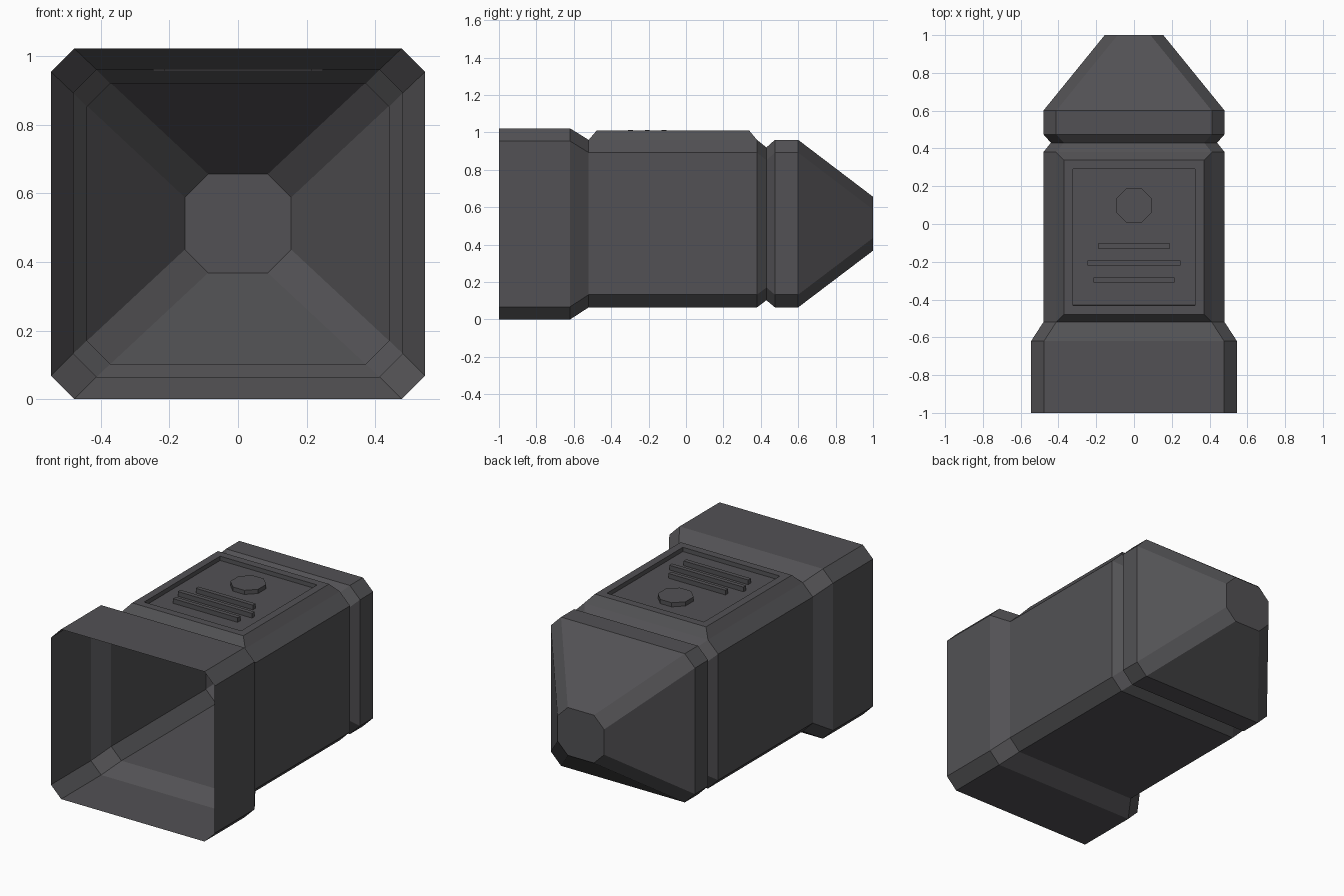
import bpy, bmesh, math
from mathutils import Matrix

if "Cube" in bpy.data.objects:
    bpy.data.objects.remove(bpy.data.objects["Cube"])

mat = bpy.data.materials.new("dark grey")
mat.diffuse_color = (0.085, 0.083, 0.089, 1)
mat.use_nodes = True
mat.node_tree.nodes["Principled BSDF"].inputs["Base Color"].default_value = mat.diffuse_color


def finish(bm, name):
    me = bpy.data.meshes.new(name)
    bm.to_mesh(me)
    bm.free()
    me.materials.append(mat)
    ob = bpy.data.objects.new(name, me)
    bpy.context.collection.objects.link(ob)
    return ob


def ring(bm, y, hw, z0, z1, c):
    """Chamfered rectangle at depth y."""
    pts = [(hw - c, z0), (hw, z0 + c), (hw, z1 - c), (hw - c, z1)]
    pts += [(-x, z) for x, z in reversed(pts)]
    return [bm.verts.new((x, y, z)) for x, z in pts]


# Hollow shell: rings along y (y, half width, bottom, top, chamfer), open in front
bm = bmesh.new()
sections = [
    (-1.00, 0.545, 0.000, 1.022, 0.068),
    (-0.62, 0.545, 0.000, 1.022, 0.068),
    (-0.52, 0.480, 0.065, 0.960, 0.068),
    (0.38, 0.480, 0.065, 0.960, 0.068),
    (0.43, 0.440, 0.103, 0.920, 0.068),
    (0.475, 0.480, 0.065, 0.960, 0.068),
    (0.60, 0.480, 0.065, 0.960, 0.068),
    (1.00, 0.155, 0.368, 0.656, 0.068),
]
rings = [ring(bm, *s) for s in sections]
top_panel = None
for k, (a, b) in enumerate(zip(rings, rings[1:])):
    for i in range(8):
        j = (i + 1) % 8
        f = bm.faces.new((a[i], b[i], b[j], a[j]))
        if k == 2 and i == 3:
            top_panel = f
bm.faces.new(list(reversed(rings[-1])))
bm.normal_update()
if top_panel.normal.z < 0:
    bmesh.ops.reverse_faces(bm, faces=bm.faces[:])
    bm.normal_update()

# Raised top panel with a recessed field
for thickness, depth in ((0.042, 0.05), (0.047, 0.0), (0.001, -0.025)):
    bmesh.ops.inset_region(bm, faces=[top_panel], thickness=thickness,
                           depth=depth, use_even_offset=True)
    bm.normal_update()
finish(bm, "shell")

# Three raised bars on the recessed field
for n, (y, hw) in enumerate(((-0.117, 0.19), (-0.207, 0.247), (-0.297, 0.215))):
    bm = bmesh.new()
    bmesh.ops.create_cube(bm, size=1, matrix=Matrix.Translation((0, y, 0.985))
                          @ Matrix.Diagonal((2 * hw, 0.026, 0.056, 1)))
    finish(bm, f"bar_{n + 1}")

# Octagonal button
bm = bmesh.new()
bmesh.ops.create_cone(bm, cap_ends=True, segments=8, radius1=0.1, radius2=0.1,
                      depth=0.045,
                      matrix=Matrix.Translation((0, 0.098, 0.9875))
                      @ Matrix.Rotation(math.pi / 8, 4, 'Z'))
finish(bm, "button")
